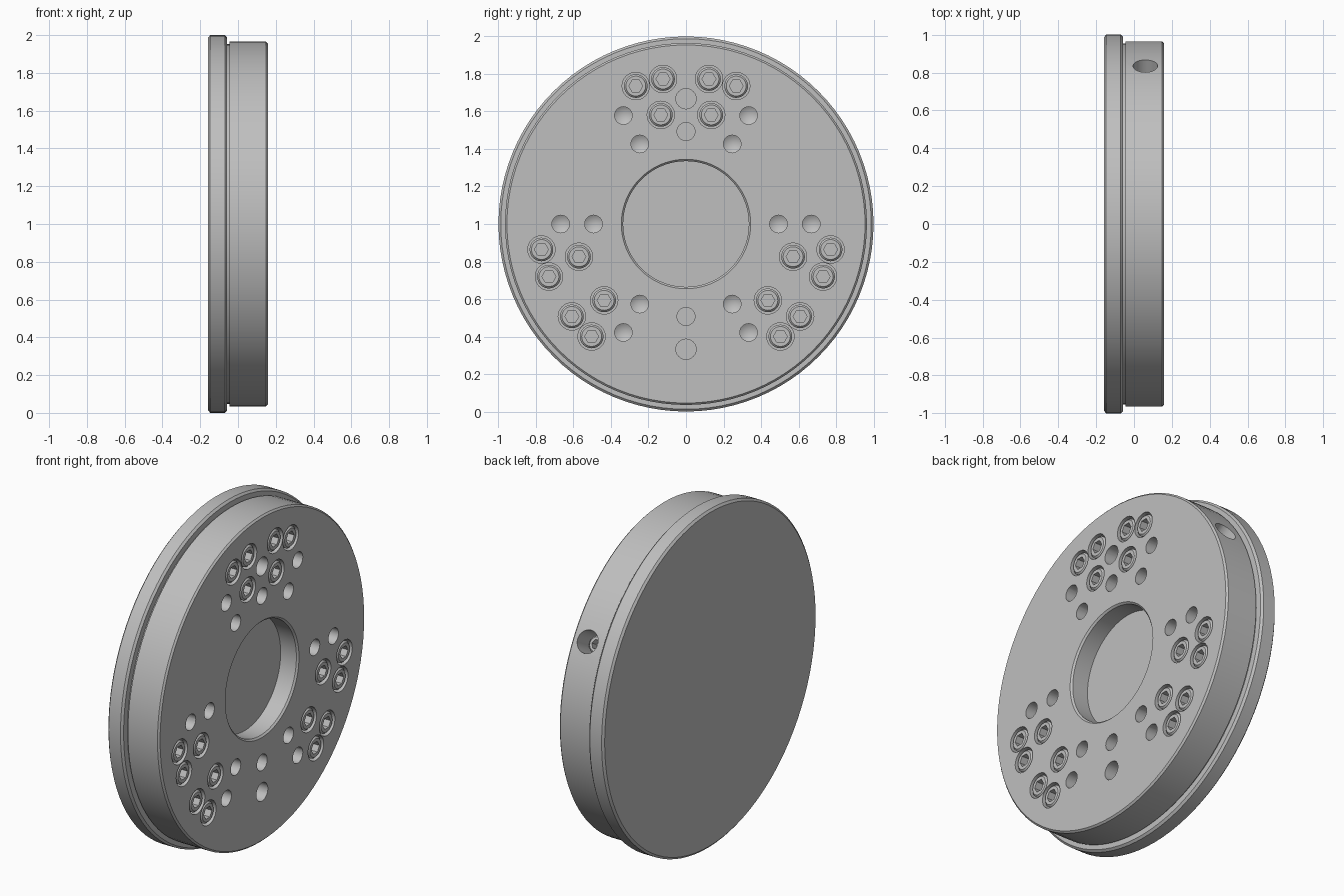
import bpy, bmesh, math
from mathutils import Matrix, Vector

cube = bpy.data.objects.get("Cube")
if cube:
    bpy.data.objects.remove(cube, do_unlink=True)

steel = bpy.data.materials.new("grey steel")
steel.use_nodes = True
GREY = (0.52, 0.52, 0.52, 1)
steel.diffuse_color = GREY
steel.node_tree.nodes["Principled BSDF"].inputs["Base Color"].default_value = GREY

CENTRE = Vector((0, 0, 1))
FACE = 0.158


def lathe(bm, profile, steps, matrix=Matrix()):
    """Revolve (x, radius) points about the x axis into bm."""
    part = bmesh.new()
    verts = [part.verts.new((x, r, 0)) for x, r in profile]
    edges = [part.edges.new(pair) for pair in zip(verts, verts[1:])]
    bmesh.ops.spin(part, geom=verts + edges, cent=(0, 0, 0), axis=(1, 0, 0),
                   angle=math.tau, steps=steps)
    bmesh.ops.remove_doubles(part, verts=part.verts, dist=1e-5)
    bmesh.ops.recalc_face_normals(part, faces=part.faces)
    part.transform(matrix)
    temp = bpy.data.meshes.new("temp")
    part.to_mesh(temp)
    part.free()
    bm.from_mesh(temp)
    bpy.data.meshes.remove(temp)


def make_object(name, bm):
    mesh = bpy.data.meshes.new(name)
    bm.to_mesh(mesh)
    bm.free()
    mesh.materials.append(steel)
    obj = bpy.data.objects.new(name, mesh)
    bpy.context.collection.objects.link(obj)
    return obj


def carve(obj, cutter):
    """Subtract the cutter, then shade with sharp edges kept."""
    mod = obj.modifiers.new("carve", "BOOLEAN")
    mod.operation = "DIFFERENCE"
    mod.solver = "EXACT"
    mod.object = cutter
    cutter.hide_render = True
    bpy.ops.object.select_all(action="DESELECT")
    bpy.context.view_layer.objects.active = obj
    obj.select_set(True)
    bpy.ops.object.modifier_apply(modifier=mod.name)
    bpy.ops.object.shade_smooth_by_angle(angle=math.radians(30))
    bpy.data.objects.remove(cutter, do_unlink=True)


def polar(degrees, radius, x=0.0):
    """Point on the disc, with the angle measured from straight up."""
    a = math.radians(degrees)
    return CENTRE + Vector((x, radius * math.sin(a), radius * math.cos(a)))


# Flanged disc with undercut, chamfers and blind central bore
bm = bmesh.new()
lathe(bm, [(-0.158, 0), (-0.158, 0.987), (-0.147, 1), (-0.07, 1),
           (-0.058, 0.988), (-0.058, 0.952), (-0.046, 0.952), (-0.046, 0.965),
           (0.148, 0.965), (FACE, 0.955), (FACE, 0.345), (0.148, 0.335),
           (0.045, 0.335), (0.045, 0)], 96, Matrix.Translation(CENTRE))
disc = make_object("flanged_disc", bm)

# Layout of the three screw clusters and the drilled holes
screw_spots = [polar(turn + side * a, r)
               for turn in (0, 120, 240) for side in (-1, 1)
               for a, r in ((9, 0.783), (20, 0.783), (13, 0.597))]
drill_spots = [polar(a, r) for a in range(30, 360, 60) for r in (0.493, 0.668)]

cut = bmesh.new()
for p in screw_spots:
    lathe(cut, [(0.06, 0), (0.06, 0.073), (0.2, 0.073), (0.2, 0)], 32, Matrix.Translation(p))
for p in drill_spots:
    lathe(cut, [(0.01, 0), (0.04, 0.047), (0.2, 0.047), (0.2, 0)], 24, Matrix.Translation(p))
for a in (0, 180):
    for r, size in ((0.493, 0.048), (0.668, 0.054)):
        lathe(cut, [(0.03, 0), (0.03, size), (0.2, size), (0.2, 0)], 24,
              Matrix.Translation(polar(a, r)))

# Radial hole in the rim
outward = (polar(60, 1) - CENTRE).to_track_quat("X", "Z").to_matrix().to_4x4()
radial = Matrix.Translation(CENTRE + Vector((0.06, 0, 0))) @ outward
lathe(cut, [(0.8, 0), (0.8, 0.065), (1.1, 0.065), (1.1, 0)], 32, radial)
carve(disc, make_object("hole_cutter", cut))


# Socket-head screw, shared by every cluster
def socket_screw(name, radius, hex_radius):
    body = bmesh.new()
    lathe(body, [(-0.1, 0), (-0.1, radius), (-0.013, radius), (-0.003, radius - 0.01),
                 (-0.003, 0)], 32)
    screw = make_object(name, body)
    socket = bmesh.new()
    lathe(socket, [(-0.05, 0), (-0.05, hex_radius), (0.05, hex_radius), (0.05, 0)], 6)
    carve(screw, make_object("socket_cutter", socket))
    return screw


first = socket_screw("cap_screw", 0.063, 0.037)
for i, p in enumerate(screw_spots):
    screw = first if i == 0 else first.copy()
    if i:
        bpy.context.collection.objects.link(screw)
    screw.location = p + Vector((FACE, 0, 0))

# Set screw sunk in the radial hole
plug = socket_screw("rim_set_screw", 0.05, 0.028)
plug.matrix_world = radial @ Matrix.Translation((0.875, 0, 0))
